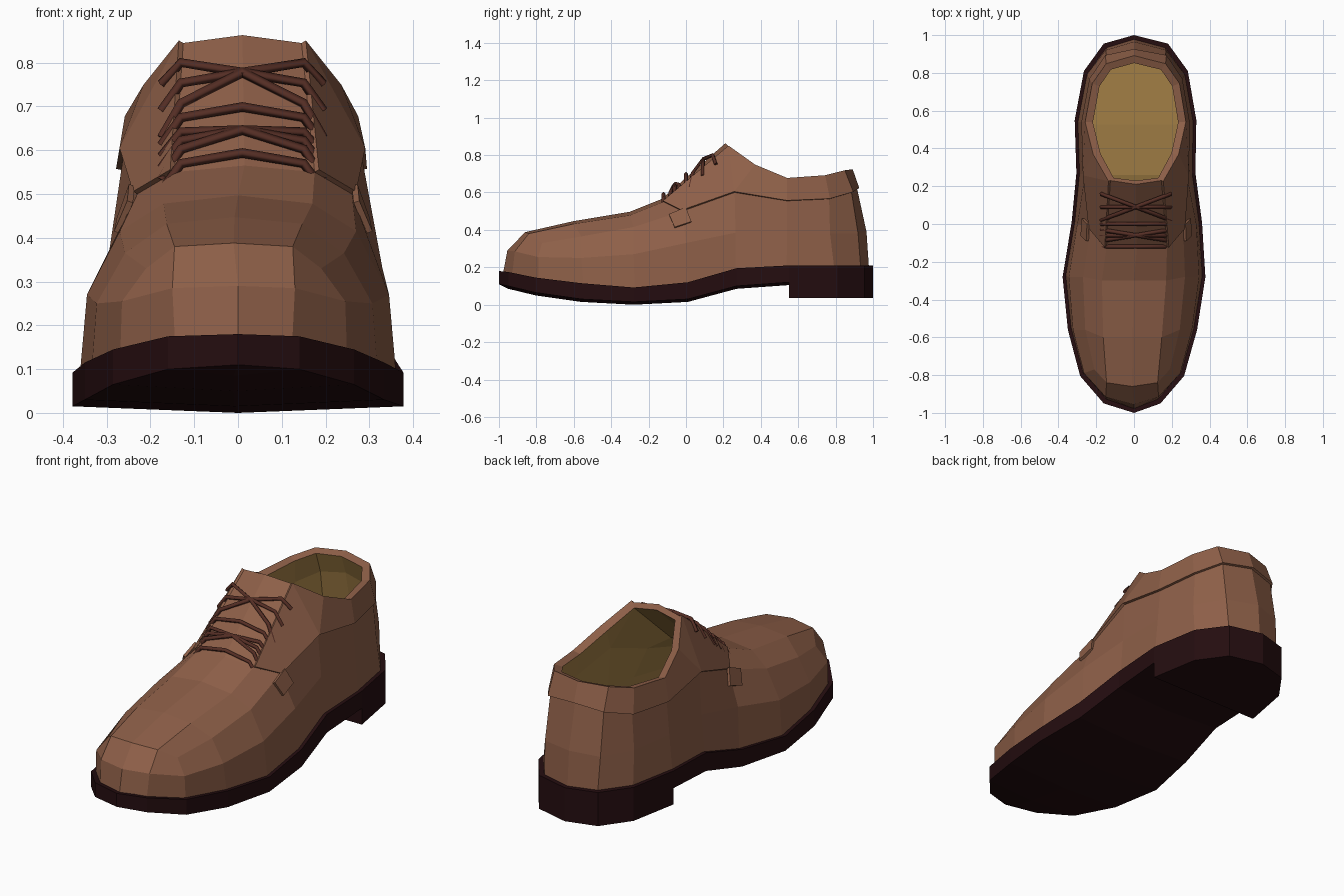
import bpy, bmesh
from mathutils import Vector

if "Cube" in bpy.data.objects:
    bpy.data.objects.remove(bpy.data.objects["Cube"])

def material(name, rgb):
    m = bpy.data.materials.new(name)
    m.diffuse_color = (*rgb, 1)
    m.use_nodes = True
    m.node_tree.nodes["Principled BSDF"].inputs["Base Color"].default_value = m.diffuse_color
    return m

LEATHER = material("leather", (0.27, 0.115, 0.065))
LINING = material("lining", (0.36, 0.21, 0.06))
SOLE = material("sole", (0.018, 0.004, 0.005))
LACE = material("lace", (0.09, 0.027, 0.018))

def build(name, polys, mats):
    """Weld a list of coordinate polygons into one flat-shaded outward-facing mesh."""
    bm = bmesh.new()
    for poly in polys:
        bm.faces.new([bm.verts.new(p) for p in poly])
    bmesh.ops.remove_doubles(bm, verts=bm.verts, dist=0.0005)
    bmesh.ops.recalc_face_normals(bm, faces=bm.faces)
    out = 0
    for f in bm.faces:
        c = f.calc_center_median()
        out += f.calc_area() * f.normal.dot(c - Vector((0, c.y * 0.8, 0.2)))
    if out < 0:
        bmesh.ops.reverse_faces(bm, faces=bm.faces)
    me = bpy.data.meshes.new(name)
    bm.to_mesh(me)
    bm.free()
    for m in mats:
        me.materials.append(m)
    ob = bpy.data.objects.new(name, me)
    bpy.context.collection.objects.link(ob)
    return ob

def thicken(ob, t, offset, mat_offset=0):
    mod = ob.modifiers.new("thickness", "SOLIDIFY")
    mod.thickness, mod.offset, mod.material_offset = t, offset, mat_offset

# Eleven columns from toe (0) to heel (10): sideways shift, then half width, y, z per level
SHIFT = [0, -.01, -.01, -.008, 0, .015, .01, .008, .01, .01, 0]
WIDTH = [0, .15, .275, .342, .378, .345, .315, .322, .275, .17, 0]
YPOS = [-1, -.95, -.805, -.56, -.28, .01, .27, .55, .81, .955, 1]
TOP = [.18, .175, .145, .115, .092, .12, .195, .21, .21, .21, .21]
BOTTOM = [.11, .10, .065, .03, .015, .03, .10, .12, .12, .12, .12]
MID = [(0, -.955, .29), (.14, -.915, .285), (.255, -.79, .255), (.315, -.56, .25),
       (.345, -.28, .27), (.315, 0, .33), (.285, .265, .385), (.29, .54, .385),
       (.25, .77, .38), (.16, .92, .38), (0, .965, .39)]
UPPER = {2: (.2, -.77, .33), 3: (.25, -.56, .365), 4: (.27, -.28, .415),
         5: (.245, -.02, .5), 6: (.27, .26, .6), 7: (.275, .54, .555),
         8: (.235, .765, .565), 9: (.155, .885, .6), 10: (0, .915, .62)}
RIM = {6: (.215, .37, .745), 7: (.255, .54, .675), 8: (.22, .74, .69),
       9: (.15, .84, .715), 10: (0, .88, .72)}
SHOULDER = {2: (.135, -.84, .38), 3: (.155, -.6, .432), 4: (.17, -.3, .478),
            5: (.16, -.12, .55), 6: (.135, .23, .845)}
CENTRE = {2: (0, -.86, .388), 3: (0, -.6, .447), 4: (0, -.3, .497),
          5: (0, -.13, .565), 6: (0, .21, .863)}

def at(table, k, s):
    w, y, z = table[k]
    return (s * w + SHIFT[k], y, z)

def outline(k, s, z, inset=0.0):
    f = 1 - inset
    return (s * max(WIDTH[k] - inset, 0) + SHIFT[k], YPOS[k] * f, z)

def quad(a, b, k, s):
    return [at(a, k, s), at(a, k + 1, s), at(b, k + 1, s), at(b, k, s)]

BASE = [(max(w - .016, 0), y * .978, z - .012) for w, y, z in zip(WIDTH, YPOS, TOP)]

# Upper shell, with a collar and lacing overlay that lies on top of it
shell, overlay = [], []
for s in (-1, 1):
    for k in range(10):
        shell.append(quad(BASE, MID, k, s))
    for k in range(2, 10):
        shell.append(quad(MID, UPPER, k, s))
    shell.append([at(MID, 0, s), at(MID, 1, s), at(SHOULDER, 2, s), at(CENTRE, 2, s)])
    shell.append([at(MID, 1, s), at(MID, 2, s), at(UPPER, 2, s), at(SHOULDER, 2, s)])
    for k in range(2, 6):
        shell.append(quad(SHOULDER, CENTRE, k, s))
        if k < 5:
            shell.append(quad(UPPER, SHOULDER, k, s))
    overlay.append(quad(UPPER, SHOULDER, 5, s))
    overlay.append([at(UPPER, 6, s), at(RIM, 6, s), at(SHOULDER, 6, s)])
    overlay += [quad(UPPER, RIM, k, s) for k in range(6, 10)]
thicken(build("upper", shell + overlay, [LEATHER, LINING]), .03, -1, 1)
thicken(build("collar_overlay", overlay, [LEATHER]), .012, 1)

# Small side tabs at the foot of the lacing overlay
for s, side in ((-1, "left"), (1, "right")):
    tab = [(.252, -.09, .48), (.282, -.06, .41), (.276, .03, .44), (.248, 0, .518)]
    thicken(build("side_tab_" + side, [[(s * x + .012, y, z) for x, y, z in tab]], [LEATHER]), .014, 1)

def slab(name, first, last, low, high, mat, belly=0.0, inset=0.0):
    """Outline slab between two columns, with a centre line on the caps."""
    polys = []
    for s in (-1, 1):
        for k in range(first, last):
            lo = [outline(j, s, low[j], inset) for j in (k, k + 1)]
            hi = [outline(j, s, high[j], inset) for j in (k, k + 1)]
            polys.append([lo[0], lo[1], hi[1], hi[0]])
            for edge, drop in ((lo, belly), (hi, 0)):
                mid = []
                for j, p in zip((k, k + 1), edge):
                    d = drop if WIDTH[j] else 0
                    mid.append((SHIFT[j], p[1], p[2] - d))
                poly = [edge[0], edge[1], mid[1], mid[0]]
                polys.append([p for i, p in enumerate(poly) if p not in poly[:i]])
        if WIDTH[first]:
            lo, hi = outline(first, s, low[first], inset), outline(first, s, high[first], inset)
            polys.append([lo, hi, (SHIFT[first], hi[1], hi[2]), (SHIFT[first], lo[1], lo[2] - belly)])
    return build(name, polys, [mat])

# Sole, heel block and insole
slab("sole", 0, 10, BOTTOM, TOP, SOLE, belly=.015)
slab("heel", 7, 10, [.035] * 11, [.13] * 11, SOLE)
slab("insole", 0, 10, [z - .01 for z in TOP], [z + .02 for z in TOP], LINING, inset=.04)

# Laces: straight bars and crossings that follow the tongue
def lace(name, y0, y1):
    cu = bpy.data.curves.new(name, "CURVE")
    cu.dimensions = "3D"
    cu.bevel_depth, cu.bevel_resolution = .011, 0
    cu.use_fill_caps = True
    sp = cu.splines.new("POLY")
    path = [(-.185, -.068), (-.14, -.004), (0, .02), (.14, -.004), (.185, -.068)]
    sp.points.add(len(path) - 1)
    for p, (x, dz) in zip(sp.points, path):
        y = y0 + (y1 - y0) * (x + .185) / .37
        p.co = (x + .01, y, .565 + (y + .13) * .876 + dz, 1)
    cu.materials.append(LACE)
    bpy.context.collection.objects.link(bpy.data.objects.new(name, cu))

for i, y in enumerate((-.12, -.06, .0, .09)):
    lace(f"lace_bar_{i + 1}", y, y)
for i, (a, b) in enumerate(((-.09, -.03), (.02, .16))):
    lace(f"lace_cross_{i + 1}_a", a, b)
    lace(f"lace_cross_{i + 1}_b", b, a)
